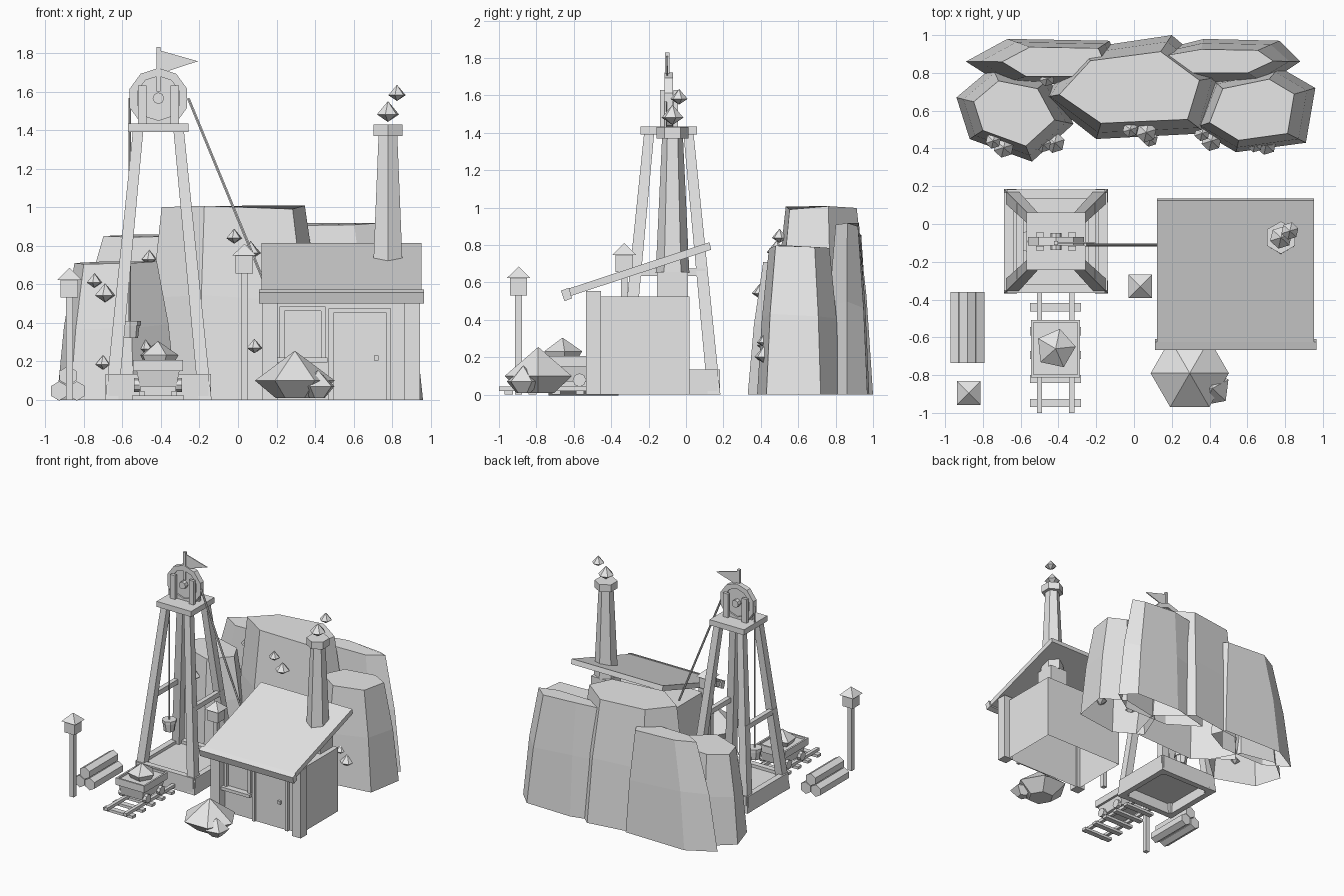
import bpy, bmesh, math
from mathutils import Vector

cube = bpy.data.objects.get("Cube")
if cube:
    bpy.data.objects.remove(cube, do_unlink=True)

grey = bpy.data.materials.new("plain_grey")
grey.use_nodes = True
tone = (0.8, 0.8, 0.8, 1)
grey.diffuse_color = tone
grey.node_tree.nodes["Principled BSDF"].inputs["Base Color"].default_value = tone


def loft(name, rings, axis="Z", bottom=True):
    """Skin a stack of equal rings and cap the ends."""
    bm = bmesh.new()
    swap = {"Z": lambda p: p, "Y": lambda p: (p[0], p[2], p[1]), "X": lambda p: (p[2], p[0], p[1])}[axis]
    loops = [[bm.verts.new(swap(p)) for p in ring] for ring in rings]
    count = len(loops[0])
    for low, high in zip(loops, loops[1:]):
        for i in range(count):
            j = (i + 1) % count
            bm.faces.new((low[i], low[j], high[j], high[i]))
    base = bm.faces.new(loops[0])
    bm.faces.new(loops[-1])
    bmesh.ops.recalc_face_normals(bm, faces=bm.faces[:])
    if not bottom:
        bm.faces.remove(base)
    bmesh.ops.remove_doubles(bm, verts=bm.verts[:], dist=0.0005)
    mesh = bpy.data.meshes.new(name)
    bm.to_mesh(mesh)
    bm.free()
    mesh.materials.append(grey)
    obj = bpy.data.objects.new(name, mesh)
    bpy.context.collection.objects.link(obj)
    return obj


def rect(cx, cy, z, hx, hy):
    return [(cx - hx, cy - hy, z), (cx + hx, cy - hy, z), (cx + hx, cy + hy, z), (cx - hx, cy + hy, z)]


def ngon(cx, cy, z, r, n, phase=0.0):
    turn = [phase + math.tau * i / n for i in range(n)]
    return [(cx + r * math.cos(a), cy + r * math.sin(a), z) for a in turn]


def box(name, x, y, z, bottom=True):
    """Box from (low, high) ranges."""
    cx, cy, hx, hy = sum(x) / 2, sum(y) / 2, (x[1] - x[0]) / 2, (y[1] - y[0]) / 2
    return loft(name, [rect(cx, cy, h, hx, hy) for h in z], bottom=bottom)


def rod(name, a, b, r):
    a, b = Vector(a), Vector(b)
    obj = loft(name, [ngon(0, 0, h, r, 6) for h in (0, (b - a).length)])
    obj.location = a
    obj.rotation_euler = (b - a).to_track_quat("Z", "Y").to_euler()


def gem(name, x, y, z, r, n=6, phase=0.3):
    loft(name, [ngon(x, y, z - r * 0.8, 0, n), ngon(x, y, z - r * 0.15, r, n, phase), ngon(x, y, z + r, 0, n)])


# Cliff: each open-bottomed rock is a base outline drawn in towards its shifted middle
def rock(name, height, sx, sy, dx, outline):
    cx = sum(p[0] for p in outline) / len(outline)
    cy = sum(p[1] for p in outline) / len(outline)

    def ring(z, t, tilt):
        kx, ky = 1 + (sx - 1) * t, 1 + (sy - 1) * t
        return [(cx + (x - cx) * kx + dx * t, cy + (y - cy) * ky, z + tilt * math.sin(i * 2.4))
                for i, (x, y) in enumerate(outline)]
    loft(name, [ring(0, 0, 0), ring(height * 0.53, 0.4, 0.02), ring(height, 1, 0.01)], bottom=False)


rock("front_left_rock", 0.71, .69, .69, 0, [(-.94, .67), (-.75, .83), (-.45, .77), (-.32, .53), (-.54, .33), (-.87, .45)])
rock("middle_rock", 1.0, .79, .69, -.02, [(-.48, .67), (-.2, .45), (.38, .48), (.46, .78), (.2, 1.0), (-.27, .93)])
rock("front_right_rock", 0.79, .7, .72, -.02, [(.96, .72), (.91, .43), (.54, .38), (.32, .51), (.42, .76), (.77, .83)])
rock("back_left_rock", 0.85, .67, .65, .05, [(-.89, .86), (-.67, .98), (-.13, .97), (-.08, .85), (-.29, .74), (-.7, .74)])
rock("back_right_rock", 0.91, .75, .52, -.05, [(.05, .9), (.37, .98), (.77, .97), (.88, .86), (.7, .74), (.3, .74)])

# Ore crystals on the cliff
for x, y, z in [(-.69, .405, .55), (.065, .485, .77), (.7, .42, .21), (.41, .44, .21), (-.42, .43, .2)]:
    gem("large_crystal", x, y, z, 0.055)
for x, y, z in [(-.745, .44, .615), (-.02, .5, .845), (.64, .42, .285), (.36, .48, .28), (-.48, .42, .27),
                (-.7, .4, .19), (-.46, .77, .735), (.085, .45, .275)]:
    gem("small_crystal", x, y, z, 0.042)

# Headframe: base, legs, side braces and platform
HX, HY = -0.413, -0.092
for s in (-1, 1):
    loft("base_side_beam", [rect(HX + s * 0.25, HY, z, 0.024, 0.26) for z in (0, 0.135)])
    loft("base_cross_beam", [rect(HX, HY + s * 0.25, z, 0.26, 0.024) for z in (0, 0.135)])
    loft("side_brace", [rect(HX + s * 0.19, HY, z, 0.018, 0.2) for z in (0.635, 0.675)])
    for t in (-1, 1):
        loft("headframe_leg", [rect(HX + s * d, HY + t * d, z, w, w)
                               for z, d, w in ((0.0, 0.242, 0.034), (1.4, 0.105, 0.027))])
        loft("bearing_post", [rect(HX + s * 0.085, HY + t * 0.036, z, 0.022, 0.012) for z in (1.43, 1.63)])
loft("base_floor", [rect(HX, HY, z, 0.24, 0.24) for z in (0.085, 0.11)])
loft("headframe_platform", [rect(HX, HY, z, 0.157, 0.152) for z in (1.39, 1.435)])

# Winding wheel with raised rim, hub, ropes and bucket
WZ = 1.565
rim = [(-.01, .115), (-.022, .115), (-.022, .157), (.022, .157), (.022, .115), (.01, .115)]
loft("winding_wheel", [ngon(HX, WZ, HY + d, r, 10, math.pi / 10) for d, r in rim], "Y")
loft("wheel_hub", [ngon(HX, WZ, HY + d, 0.03, 8) for d in (-.045, .045)], "Y")
rod("hoist_rope", (HX - 0.148, HY, WZ), (HX - 0.148, HY, 0.33), 0.006)
rod("winch_rope", (HX + 0.155, HY - 0.018, WZ), (0.14, HY - 0.018, 0.6), 0.008)
loft("bucket", [ngon(HX - 0.148, HY, z, r, 8) for z, r in ((0.32, 0.042), (0.385, 0.05))])
loft("bucket_rim", [ngon(HX - 0.148, HY, z, 0.057, 8) for z in (0.385, 0.41)])

# Flag
box("flag_pole", (HX - 0.011, HX + 0.011), (HY - 0.019, HY + 0.003), (1.6, 1.83))
loft("flag", [[(HX, 1.815, d), (HX + 0.205, 1.757, d), (HX, 1.69, d)] for d in (HY - 0.012, HY - 0.004)], "Y")

# Cabin body, corner posts, window and door
box("cabin_body", (.172, .897), (-.465, .02), (0, .525), bottom=False)
box("cabin_left_post", (.125, .205), (-.535, -.455), (0, .555))
box("cabin_right_post", (.865, .945), (-.535, -.455), (0, .555))
FRONT = -0.465


def frame(name, x0, x1, z0, z1, w, bottom):
    y = (FRONT - 0.025, FRONT)
    box(name + "_left_trim", (x0, x0 + w), y, (z0, z1))
    box(name + "_right_trim", (x1 - w, x1), y, (z0, z1))
    box(name + "_top_trim", (x0, x1), y, (z1 - w, z1))
    if bottom:
        box(name + "_sill", (x0 - 0.01, x1 + 0.01), (FRONT - 0.05, FRONT), (z0 - w, z0))


frame("window", .215, .455, .22, .485, 0.025, True)
frame("door", .47, .795, 0, .475, 0.025, False)
box("door_panel", (.495, .77), (FRONT - 0.009, FRONT), (0, .45))
box("door_handle", (.705, .73), (FRONT - 0.03, FRONT), (.205, .23))

# Sloping roof and its front board
slope = [(-.64, .52), (.135, .775), (.125, .815), (-.64, .563)]
loft("roof", [[(y, z, x) for y, z in slope] for x in (.122, .952)], "X")
board = [(-.65, .5), (-.61, .515), (-.625, .572), (-.668, .556)]
loft("roof_front_board", [[(y, z, x) for y, z in board] for x in (.11, .965)], "X")

# Chimney and smoke
CX, CY = 0.778, -0.072
loft("chimney_base", [rect(CX, CY, z, 0.08, 0.082) for z in (0.52, 0.655)])
loft("chimney_stack", [ngon(CX, CY, z, r, 6, math.pi / 6) for z, r in ((0.65, 0.09), (1.375, 0.056))])
loft("chimney_cap", [ngon(CX, CY, z, 0.086, 6, math.pi / 6) for z in (1.37, 1.43)])
gem("smoke_puff", CX, CY, 1.49, 0.06)
gem("upper_smoke_puff", CX + 0.047, CY + 0.035, 1.588, 0.047)

# Lamp posts
for x, y, h in ((-.875, -.895, .53), (.033, -.33, .655)):
    loft("lamp_post", [rect(x, y, z, 0.018, 0.018) for z in (0, h)])
    loft("lamp_box", [rect(x, y, z, 0.046, 0.046) for z in (h, h + 0.095)])
    loft("lamp_roof", [rect(x, y, h + z, r, r) for z, r in ((0.093, 0.063), (0.155, 0))])

# Log pile
for x, z in ((-.928, .046), (-.836, .046), (-.882, .125)):
    loft("log", [ngon(x, z, y, 0.05, 6, math.pi / 6) for y in (-.735, -.36)], "Y")

# Track
for x in (-.5, -.33):
    box("rail", (x - 0.014, x + 0.014), (-1.0, -.36), (.02, .045))
for i in range(5):
    y = -0.44 - i * 0.127
    box("sleeper", (-.55, -.28), (y - 0.022, y + 0.022), (0, .022))

# Ore cart: lower body, lipped tray and wheels
TX, TY = -0.415, -0.66
loft("cart_body", [rect(TX, TY, z, a, b) for z, a, b in ((0.07, 0.095, 0.125), (0.155, 0.112, 0.14))])
tray = [(.15, 0), (.207, 0), (.207, .014), (.19, .014)]
loft("cart_tray", [rect(TX, TY, z, 0.13 - lip, 0.152 - lip) for z, lip in tray])
for s in (-1, 1):
    for t in (-1, 1):
        loft("cart_wheel", [ngon(TY + t * 0.09, 0.078, TX + s * d, 0.036, 8) for d in (0.09, 0.125)], "X")

# Ore heaps
loft("cart_ore", [ngon(TX, TY, z, r, 5, 0.1) for z, r in ((0.17, 0.07), (0.232, 0.107), (0.305, 0))])
loft("ore_heap", [ngon(.295, -.79, z, r, 6) for z, r in ((0.01, 0.1), (0.1, 0.207), (0.255, 0))])
loft("small_ore_heap", [ngon(.415, -.87, z, r, 5, 0.5) for z, r in ((0.01, 0.04), (0.07, 0.097), (0.155, 0))])
